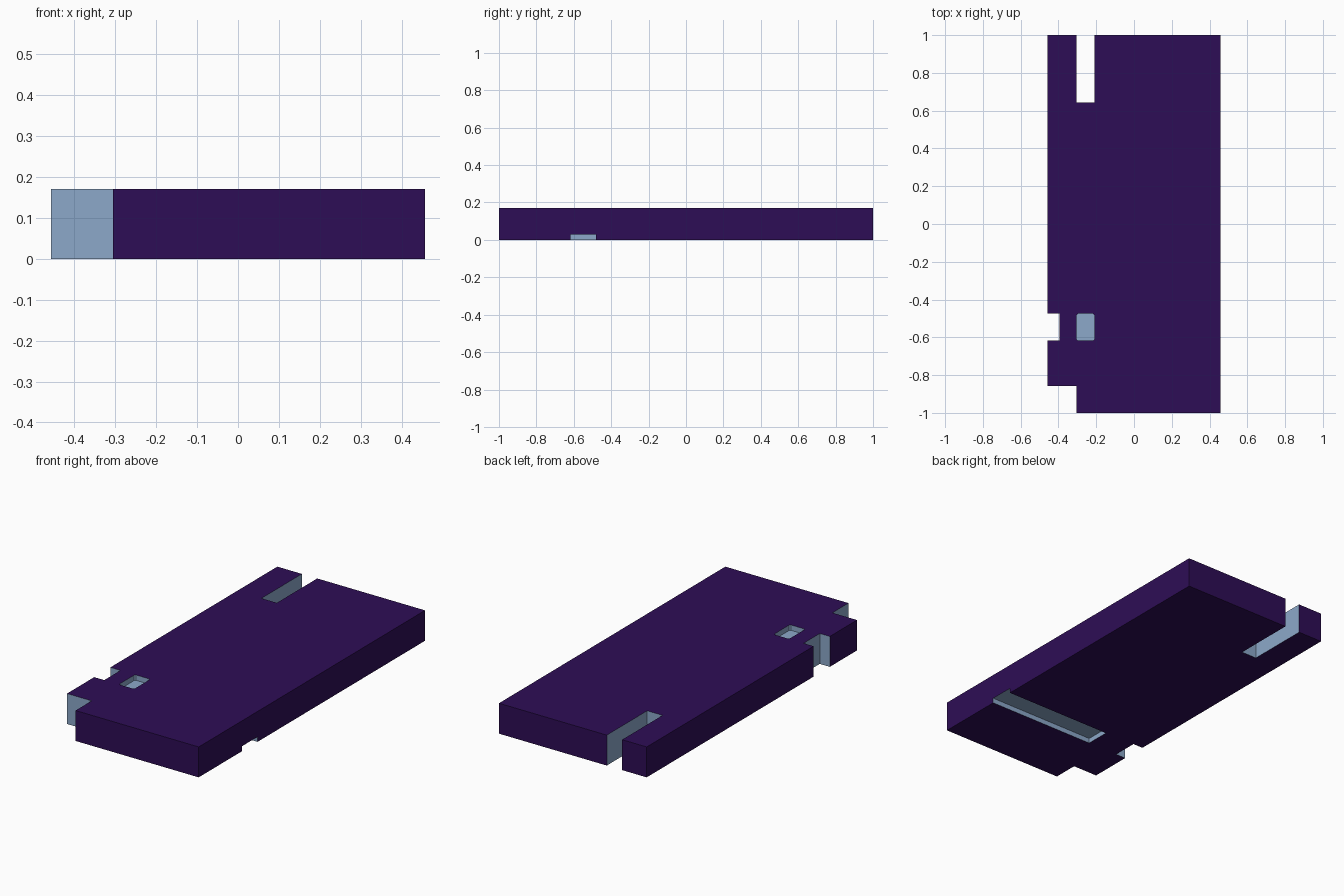
import bpy, bmesh
from mathutils import Vector

if "Cube" in bpy.data.objects:
    bpy.data.objects.remove(bpy.data.objects["Cube"])

HX, HY, H = 0.457, 1.0, 0.17


def material(name, rgb):
    m = bpy.data.materials.new(name)
    m.diffuse_color = (*rgb, 1)
    m.use_nodes = True
    m.node_tree.nodes["Principled BSDF"].inputs["Base Color"].default_value = m.diffuse_color
    return m


def box(name, lo, hi, chamfer=0):
    lo, hi = Vector(lo), Vector(hi)
    bm = bmesh.new()
    bmesh.ops.create_cube(bm, size=1)
    for v in bm.verts:
        v.co = (lo + hi) / 2 + v.co * (hi - lo)
    if chamfer:
        upright = [e for e in bm.edges
                   if abs(e.verts[0].co.z - e.verts[1].co.z) > 1e-4]
        bmesh.ops.bevel(bm, geom=upright, offset=chamfer, segments=1,
                        affect='EDGES', profile=0.5)
    me = bpy.data.meshes.new(name)
    bm.to_mesh(me)
    bm.free()
    ob = bpy.data.objects.new(name, me)
    bpy.context.collection.objects.link(ob)
    return ob


# Main flat panel
panel = box("panel", (-HX, -HY, 0), (HX, HY, H))
panel.data.materials.append(material("dark purple", (0.027, 0.004, 0.092)))
panel.data.materials.append(material("pale blue", (0.262, 0.393, 0.588)))

# Cut-outs: back slot, front corner, left notch, top pocket, underside groove
cutters = [
    box("slot_cutter", (-0.305, 0.643, -0.1), (-0.21, 1.1, 0.3)),
    box("corner_cutter", (-0.6, -1.1, -0.1), (-0.305, -0.858, 0.3)),
    box("notch_cutter", (-0.6, -0.618, -0.1), (-0.395, -0.475, 0.3)),
    box("pocket_cutter", (-0.305, -0.618, H - 0.03), (-0.21, -0.475, 0.3), 0.008),
    box("groove_cutter", (-0.208, -0.618, -0.1), (0.6, -0.48, 0.028)),
]
bpy.context.view_layer.objects.active = panel
for c in cutters:
    c.hide_render = True
    mod = panel.modifiers.new(c.name, 'BOOLEAN')
    mod.operation = 'DIFFERENCE'
    mod.solver = 'EXACT'
    mod.object = c
    bpy.ops.object.modifier_apply(modifier=mod.name)
for c in cutters:
    bpy.data.objects.remove(c)

# Outer faces stay purple, all cut faces are pale blue
for p in panel.data.polygons:
    c = p.center
    outer = (abs(abs(c.x) - HX) < 1e-4 or abs(abs(c.y) - HY) < 1e-4
             or abs(c.z) < 1e-4 or abs(c.z - H) < 1e-4)
    p.material_index = 0 if outer else 1
    p.use_smooth = False
